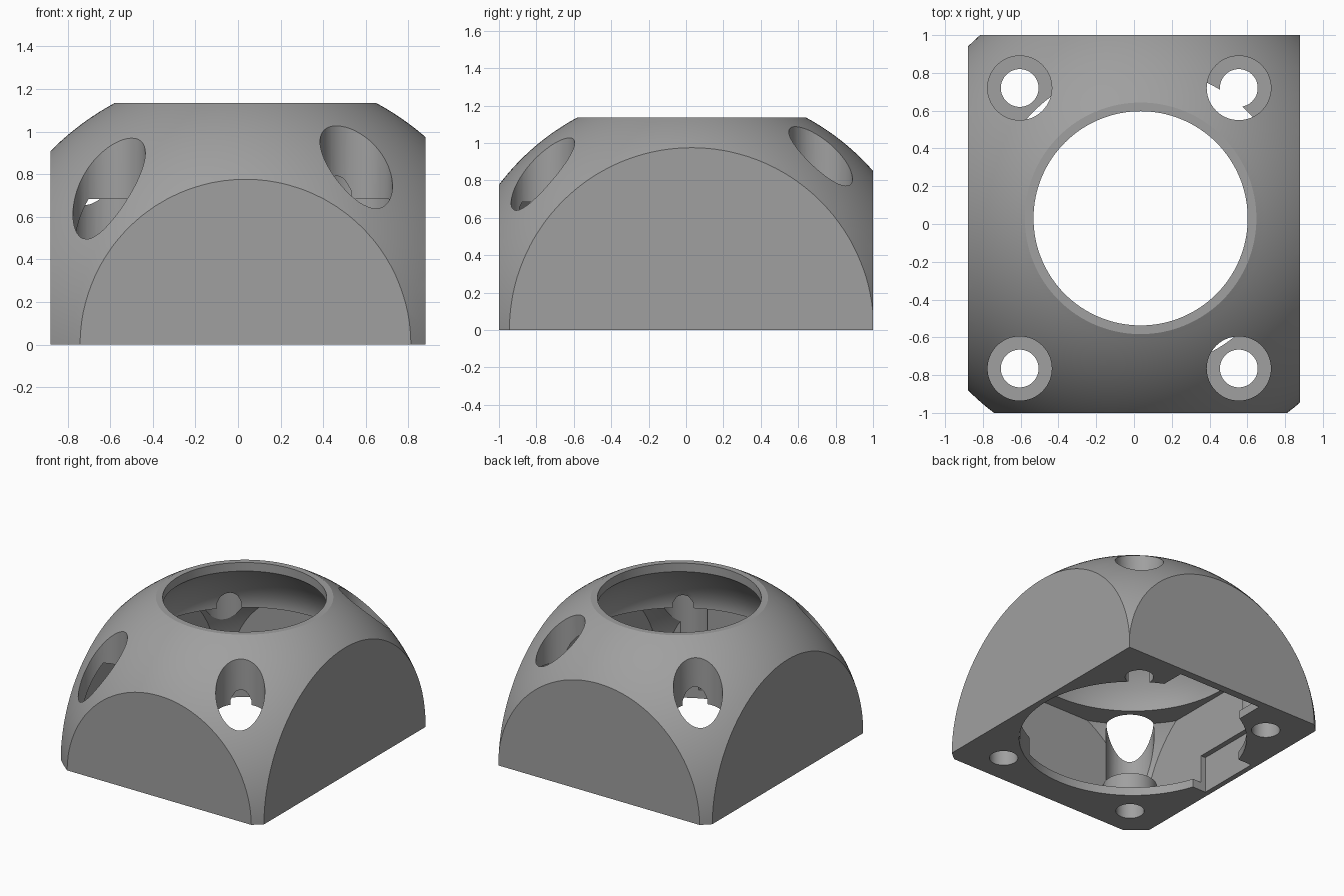
import bpy, bmesh, math
from mathutils import Matrix

if "Cube" in bpy.data.objects:
    bpy.data.objects.remove(bpy.data.objects["Cube"])

CX, CY = 0.035, 0.03      # dome axis
R = 1.29                  # outer dome radius
CORNERS = [(x, y) for x in (-0.605, 0.555) for y in (-0.765, 0.72)]

grey = bpy.data.materials.new("plain grey")
grey.diffuse_color = (0.35, 0.35, 0.35, 1)
grey.use_nodes = True
grey.node_tree.nodes["Principled BSDF"].inputs["Base Color"].default_value = grey.diffuse_color


def finish(bm, name):
    bmesh.ops.recalc_face_normals(bm, faces=bm.faces)
    me = bpy.data.meshes.new(name)
    bm.to_mesh(me)
    bm.free()
    ob = bpy.data.objects.new(name, me)
    me.materials.append(grey)
    bpy.context.collection.objects.link(ob)
    return ob


def box(name, x0, x1, y0, y1, z0, z1):
    bm = bmesh.new()
    bmesh.ops.create_cube(bm, size=1)
    for v in bm.verts:
        v.co = ((x0 + x1) / 2 + v.co.x * (x1 - x0),
                (y0 + y1) / 2 + v.co.y * (y1 - y0),
                (z0 + z1) / 2 + v.co.z * (z1 - z0))
    return finish(bm, name)


def cylinder(name, x, y, r, z0, z1):
    bm = bmesh.new()
    bmesh.ops.create_cone(bm, cap_ends=True, segments=64, radius1=r, radius2=r,
                          depth=z1 - z0,
                          matrix=Matrix.Translation((x, y, (z0 + z1) / 2)))
    return finish(bm, name)


def lathe(name, profile, n=128):
    """Closed solid turned about the dome axis from (radius, height) points."""
    bm = bmesh.new()
    rings = [[bm.verts.new((CX + r * math.cos(2 * math.pi * i / n),
                            CY + r * math.sin(2 * math.pi * i / n), z))
              for i in range(n)] for r, z in profile]
    for a, b in zip(rings, rings[1:]):
        for i in range(n):
            j = (i + 1) % n
            bm.faces.new((a[i], a[j], b[j], b[i]))
    bm.faces.new(rings[0])
    bm.faces.new(rings[-1])
    return finish(bm, name)


def sphere_profile(radius, z0, z1, n=36):
    a0, a1 = math.asin(z0 / radius), math.asin(z1 / radius)
    return [(radius * math.cos(a0 + (a1 - a0) * i / n),
             radius * math.sin(a0 + (a1 - a0) * i / n)) for i in range(n + 1)]


def combine(target, tool, operation):
    tool.hide_render = True
    mod = target.modifiers.new("cut", 'BOOLEAN')
    mod.operation = operation
    mod.solver = 'EXACT'
    mod.object = tool
    bpy.context.view_layer.objects.active = target
    bpy.ops.object.modifier_apply(modifier=mod.name)
    bpy.data.objects.remove(tool, do_unlink=True)


# Dome trimmed by a rectangular block, flat on top
housing = lathe("dome_housing", sphere_profile(R, -0.2, 1.135))
combine(housing, box("trim_block", -0.88, 0.88, -1, 1, 0, 1.5), 'INTERSECT')

# Square-sided lower cavity, kept inside the dome shell
cavity = lathe("cavity", sphere_profile(1.2, -0.2, 1.0))
combine(cavity, box("cavity_block", -0.80, 0.835, -0.89, 0.95, 0.065, 0.685), 'INTERSECT')
combine(housing, cavity, 'DIFFERENCE')

# Screw posts
for x, y in CORNERS:
    combine(housing, cylinder("screw_post", x, y, 0.19, 0.02, 0.2), 'UNION')

# Round bore narrowing to the top opening
combine(housing, lathe("bore", [(0.8, -0.1), (0.8, 0.72), (0.785, 0.78), (0.76, 0.84),
                                (0.71, 0.92), (0.645, 1.0), (0.567, 1.07),
                                (0.567, 1.3)]), 'DIFFERENCE')

# Counterbored screw holes
for x, y in CORNERS:
    combine(housing, cylinder("counterbore", x, y, 0.17, 0.2, 1.4), 'DIFFERENCE')
    combine(housing, cylinder("screw_hole", x, y, 0.1, -0.1, 0.5), 'DIFFERENCE')

# Notches in the base plate at the left and the back
combine(housing, box("left_notch", -0.84, -0.3, -0.22, 0.28, -0.1, 0.28), 'DIFFERENCE')
combine(housing, box("back_notch", -0.36, 0.36, 0.4, 0.94, -0.1, 0.28), 'DIFFERENCE')

housing.data.materials.clear()
housing.data.materials.append(grey)
for p in housing.data.polygons:
    p.material_index = 0
bpy.ops.object.select_all(action='DESELECT')
housing.select_set(True)
bpy.context.view_layer.objects.active = housing
bpy.ops.object.shade_smooth_by_angle(angle=math.radians(20))
